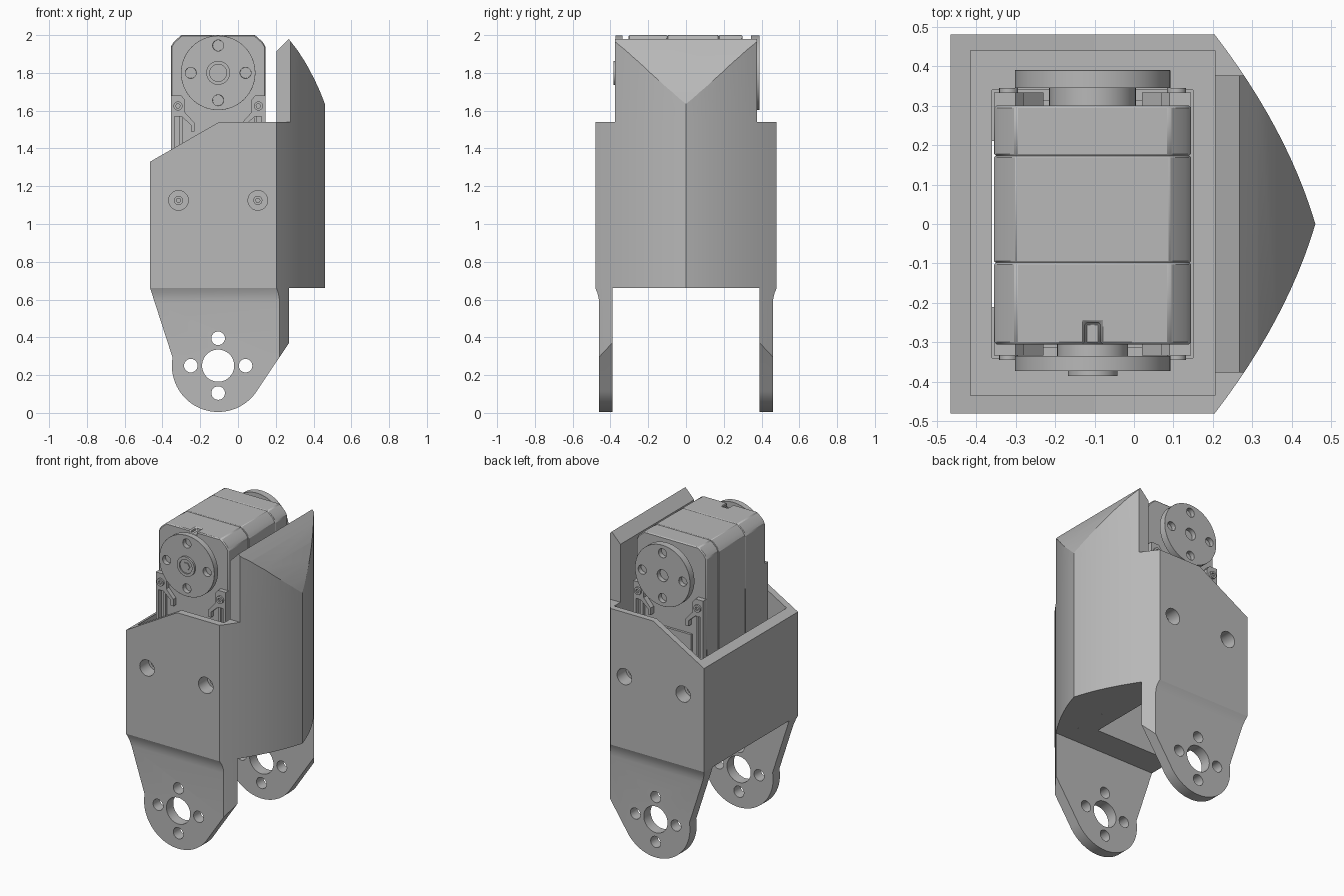
import bpy, math
from mathutils import Vector

if "Cube" in bpy.data.objects:
    bpy.data.objects.remove(bpy.data.objects["Cube"], do_unlink=True)

mat = bpy.data.materials.new("plain grey")
mat.use_nodes = True
GREY = (0.48, 0.48, 0.48, 1)
mat.diffuse_color = GREY
mat.node_tree.nodes["Principled BSDF"].inputs["Base Color"].default_value = GREY


def prism(name, pts, axis, lo, hi):
    """Extrude a 2D outline along an axis; outline uses the other two axes in order."""
    def place(p, d):
        c = list(p)
        c.insert("xyz".index(axis), d)
        return Vector(c)
    n = len(pts)
    verts = [place(p, lo) for p in pts] + [place(p, hi) for p in pts]
    faces = [list(range(n)), list(range(n, 2 * n))]
    faces += [[i, (i + 1) % n, n + (i + 1) % n, n + i] for i in range(n)]
    me = bpy.data.meshes.new(name)
    me.from_pydata(verts, [], faces)
    me.materials.append(mat)
    ob = bpy.data.objects.new(name, me)
    bpy.context.collection.objects.link(ob)
    select(ob)
    bpy.ops.object.mode_set(mode="EDIT")
    bpy.ops.mesh.select_all(action="SELECT")
    bpy.ops.mesh.normals_make_consistent(inside=False)
    bpy.ops.object.mode_set(mode="OBJECT")
    return ob


def select(ob):
    bpy.ops.object.select_all(action="DESELECT")
    ob.select_set(True)
    bpy.context.view_layer.objects.active = ob


def box(name, x0, x1, y0, y1, z0, z1):
    return prism(name, [(x0, y0), (x1, y0), (x1, y1), (x0, y1)], "z", z0, z1)


def ring(cx, cz, r, n=32, a0=0, a1=360):
    full = a1 - a0 == 360
    angles = [math.radians(a0 + (a1 - a0) * i / (n if full else n - 1)) for i in range(n)]
    return [(cx + r * math.cos(a), cz + r * math.sin(a)) for a in angles]


def disc(name, cx, cz, r, y0, y1, n=48):
    return prism(name, ring(cx, cz, r, n), "y", y0, y1)


def carve(ob, *tools, op="DIFFERENCE"):
    for tool in tools:
        m = ob.modifiers.new("carve", "BOOLEAN")
        m.operation, m.solver, m.object = op, "EXACT", tool
        select(ob)
        bpy.ops.object.modifier_apply(modifier=m.name)
        bpy.data.objects.remove(tool, do_unlink=True)
    return ob


def bevel(ob, width):
    m = ob.modifiers.new("bevel", "BEVEL")
    m.width, m.segments, m.limit_method = width, 1, "ANGLE"
    return ob


AX, HUB, PIVOT = -0.105, 1.80, 0.25   # joint axis x, top axis z, bottom axis z
SPOKES = [(0.145, 0), (-0.145, 0), (0, 0.145), (0, -0.145)]

# Pointed plan of the front shield
ys = [0.48 - 0.04 * i for i in range(25)]
nose = [(0.46 - 0.296 * abs(y) - 0.49 * y * y, y) for y in ys]
plan = nose + [(-0.465, -0.48), (-0.465, 0.48)]

# Open housing with a stepped pocket
housing = prism("housing", [(-0.465, 0.66), (0.205, 0.66), (0.205, 1.54),
                            (-0.10, 1.54), (-0.465, 1.33)], "y", -0.48, 0.48)
carve(housing,
      box("cut", -0.415, 0.25, -0.435, 0.44, 1.24, 1.8),
      box("cut", -0.36, 0.15, -0.34, 0.34, 1.0, 1.8),
      box("cut", -0.36, 0.10, -0.21, 0.21, 0.5, 1.8))
for x in (-0.315, 0.105):
    for s in (-1, 1):
        side = "front" if s < 0 else "back"
        carve(housing, disc("cut", x, 1.125, 0.052, *sorted((s * 0.39, s * 0.6)), 32))
        screw = disc(f"{side}_housing_screw", x, 1.125, 0.024, *sorted((s * 0.37, s * 0.405)), 20)
        carve(screw, disc("cut", x, 1.125, 0.012, *sorted((s * 0.395, s * 0.5)), 6))

# Shield: full-width lower part, narrower upper part with curved top
prism("shield_lower", nose, "z", 0.66, 1.54)
upper = prism("shield_upper", nose, "z", 1.54, 2.1)
top_profile = [(0.1, 1.5), (0.1, 1.81), (0.205, 1.915), (0.268, 1.98), (0.315, 1.92), (0.36, 1.85),
               (0.405, 1.765), (0.435, 1.70), (0.47, 1.61), (0.47, 1.5)]
carve(upper, prism("cut", top_profile, "y", -0.377, 0.377), op="INTERSECT")

# Lower fork arms, flared where they meet the housing
arm_outline = ring(AX, PIVOT, 0.245, 40, 170, 330) + [(0.27, 0.37), (0.27, 0.66), (-0.465, 0.66)]
flare = [(0.39, -0.1), (0.46, -0.1), (0.46, 0.58), (0.462, 0.605),
         (0.469, 0.635), (0.48, 0.66), (0.48, 0.7), (0.39, 0.7)]
for name, s in (("front_arm", -1), ("back_arm", 1)):
    arm = prism(name, arm_outline, "y", *sorted((s * 0.3, s * 0.6)))
    carve(arm, prism("cut", [(s * y, z) for y, z in flare], "x", -1, 1),
          prism("cut", plan, "z", -1, 1.5), op="INTERSECT")
    carve(arm, disc("cut", AX, PIVOT, 0.085, -1, 1),
          *[disc("cut", AX + dx, PIVOT + dz, 0.036, -1, 1, 24) for dx, dz in SPOKES])

# Motor body: three slabs with fine seams
L, R = -0.355, 0.145
body = [(L, 1.07), (R, 1.07), (R, 1.94), (R - 0.015, 1.965), (R - 0.055, 2.0),
        (L + 0.055, 2.0), (L + 0.015, 1.965), (L, 1.94)]
front = prism("motor_front_case", body, "y", -0.305, -0.097)
carve(front, box("cut", AX - 0.02, AX + 0.02, -0.4, -0.25, 1.975, 2.1))
bevel(front, 0.006)
bevel(prism("motor_middle_case", body, "y", -0.097, 0.172), 0.003)
bevel(prism("motor_back_case", body, "y", 0.172, 0.30), 0.006)

# Frame posts, screw bosses and centre panel on both motor ends
for side, s, face in (("front", -1, 0.30), ("back", 1, 0.295)):
    def span(a, b):
        return sorted((s * a, s * b))
    for k in (-1, 1):
        cx = AX + k * 0.25
        post = [(cx, 1.07), (cx, 1.68), (cx - k * 0.055, 1.68), (cx - k * 0.075, 1.655),
                (cx - k * 0.075, 1.59), (cx - k * 0.125, 1.535), (cx - k * 0.125, 1.49),
                (cx - k * 0.105, 1.49), (cx - k * 0.105, 1.525), (cx - k * 0.055, 1.57),
                (cx - k * 0.02, 1.57), (cx - k * 0.02, 1.07)]
        prism(f"{side}_motor_frame", post, "y", *span(face, 0.333))
        boss = disc(f"{side}_motor_screw", AX + k * 0.213, 1.625, 0.024, *span(face, 0.345), 20)
        carve(boss, disc("cut", AX + k * 0.213, 1.625, 0.012, *span(0.33, 0.5), 6))
        box(f"{side}_motor_rail", *sorted((cx - k * 0.045, cx - k * 0.06)), *span(face, 0.32), 1.07, 1.57)
    box(f"{side}_motor_panel", AX - 0.15, AX + 0.15, *span(face, 0.315), 1.07, 1.43)

# Output discs with hubs and bolt holes
def output_disc(name, s, inner, outer, neck_r, neck_start):
    d = disc(name, AX, HUB, 0.197, *sorted((s * inner, s * outer)), 64)
    carve(d, *[disc("cut", AX + dx, HUB + dz, 0.029, *sorted((s * (outer - 0.03), s * 0.6)), 24)
               for dx, dz in SPOKES])
    bevel(d, 0.004)
    disc(name + "_neck", AX, HUB, neck_r, *sorted((s * neck_start, s * inner)))
    return d

output_disc("front_output_disc", -1, 0.335, 0.373, 0.09, 0.30)
hub = disc("front_hub", AX, HUB, 0.063, -0.385, -0.37)
carve(hub, disc("cut", AX, HUB, 0.045, -0.5, -0.377))
bolt = disc("front_hub_bolt", AX, HUB, 0.026, -0.383, -0.37, 6)
back = output_disc("back_output_disc", 1, 0.345, 0.39, 0.11, 0.295)
carve(back, disc("cut", AX, HUB, 0.038, 0.36, 0.6, 32))

for ob in bpy.context.scene.objects:
    if ob.type == "MESH":
        select(ob)
        bpy.ops.object.shade_smooth_by_angle(angle=math.radians(25))
